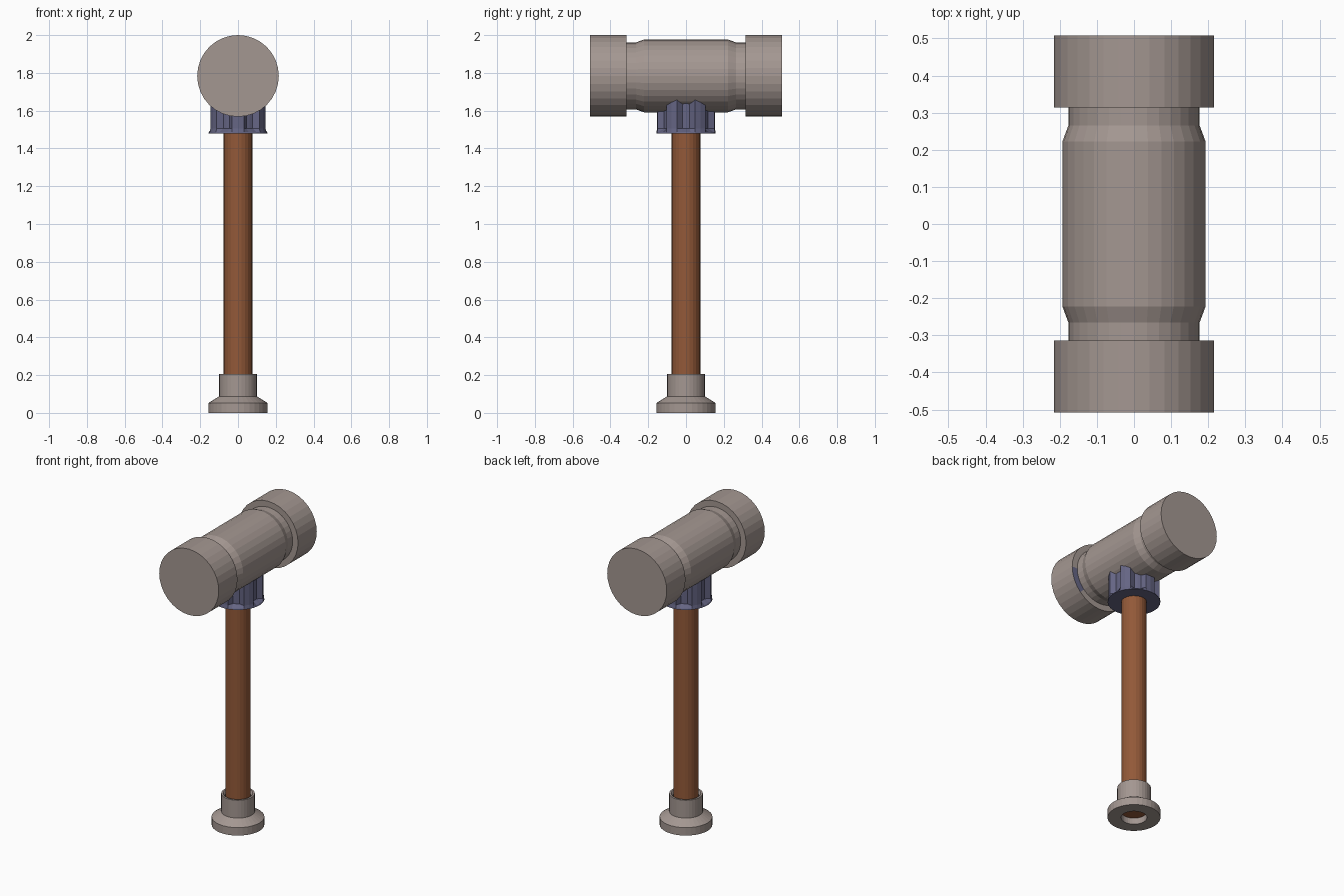
import bpy, bmesh, math

if "Cube" in bpy.data.objects:
    bpy.data.objects.remove(bpy.data.objects["Cube"])


def material(name, rgb):
    m = bpy.data.materials.new(name)
    m.diffuse_color = (*rgb, 1)
    m.use_nodes = True
    m.node_tree.nodes["Principled BSDF"].inputs["Base Color"].default_value = m.diffuse_color
    return m


STONE = material("warm grey", (0.37, 0.31, 0.285))
WOOD = material("brown wood", (0.29, 0.10, 0.04))
BLUE = material("slate blue", (0.13, 0.13, 0.23))


def loft(name, rings, mats, closed=False):
    """Skin a list of equal-length point rings; cap the ends or join them in a loop."""
    bm = bmesh.new()
    vr = [[bm.verts.new(p) for p in r] for r in rings]
    n = len(vr[0])
    pairs = list(zip(vr, vr[1:]))
    if closed:
        pairs.append((vr[-1], vr[0]))
    else:
        bm.faces.new(vr[0][::-1])
        bm.faces.new(vr[-1])
    for a, b in pairs:
        for i in range(n):
            j = (i + 1) % n
            bm.faces.new((a[i], a[j], b[j], b[i]))
    bmesh.ops.recalc_face_normals(bm, faces=bm.faces)
    me = bpy.data.meshes.new(name)
    bm.to_mesh(me)
    bm.free()
    for m in mats:
        me.materials.append(m)
    ob = bpy.data.objects.new(name, me)
    bpy.context.collection.objects.link(ob)
    return ob


def ring_z(r, z, n):
    return [(r * math.cos(2 * math.pi * i / n), r * math.sin(2 * math.pi * i / n), z)
            for i in range(n)]


def ring_y(r, y, n=32, zc=1.784):
    return [(r * math.cos(2 * math.pi * i / n), y, zc + r * math.sin(2 * math.pi * i / n))
            for i in range(n)]


# hammer head: end caps, grooves and thicker middle in one turned profile
half = [(0.216, 0.508), (0.216, 0.314), (0.177, 0.314), (0.177, 0.265), (0.193, 0.222)]
profile = [(r, -y) for r, y in half] + half[::-1]
head = loft("hammer_head", [ring_y(r, y) for r, y in profile], [STONE, BLUE])

# blue patch on the lower inner rim of one cap
for f in head.data.polygons:
    c = f.center
    if abs(c.y + 0.314) < 0.001 and f.normal.y > 0.9:
        a = math.degrees(math.atan2(c.z - 1.784, c.x))
        if -50 < a < 5:
            f.material_index = 1

# six-toothed collar under the head, on a flared base
def collar_ring(r_tooth, r_valley, z):
    pts = []
    for k in range(6):
        for off, r in ((-12, r_tooth), (0, r_tooth), (12, r_tooth),
                       (21, r_valley), (30, r_valley), (39, r_valley)):
            a = math.radians(90 + 60 * k + off)
            pts.append((r * math.cos(a), r * math.sin(a), z))
    return pts


loft("collar", [collar_ring(0.157, 0.157, 1.48), collar_ring(0.156, 0.153, 1.488),
                collar_ring(0.153, 0.124, 1.505), collar_ring(0.153, 0.124, 1.68)], [BLUE])

# wooden handle
loft("handle", [ring_z(0.076, z, 24) for z in (0.04, 1.5)], [WOOD])

# hollow pommel around the handle's lower end
pommel = [(0.077, 0), (0.157, 0), (0.157, 0.052), (0.1, 0.088), (0.1, 0.205),
          (0.088, 0.205), (0.077, 0.19)]
loft("pommel", [ring_z(r, z, 32) for r, z in pommel], [STONE], closed=True)
